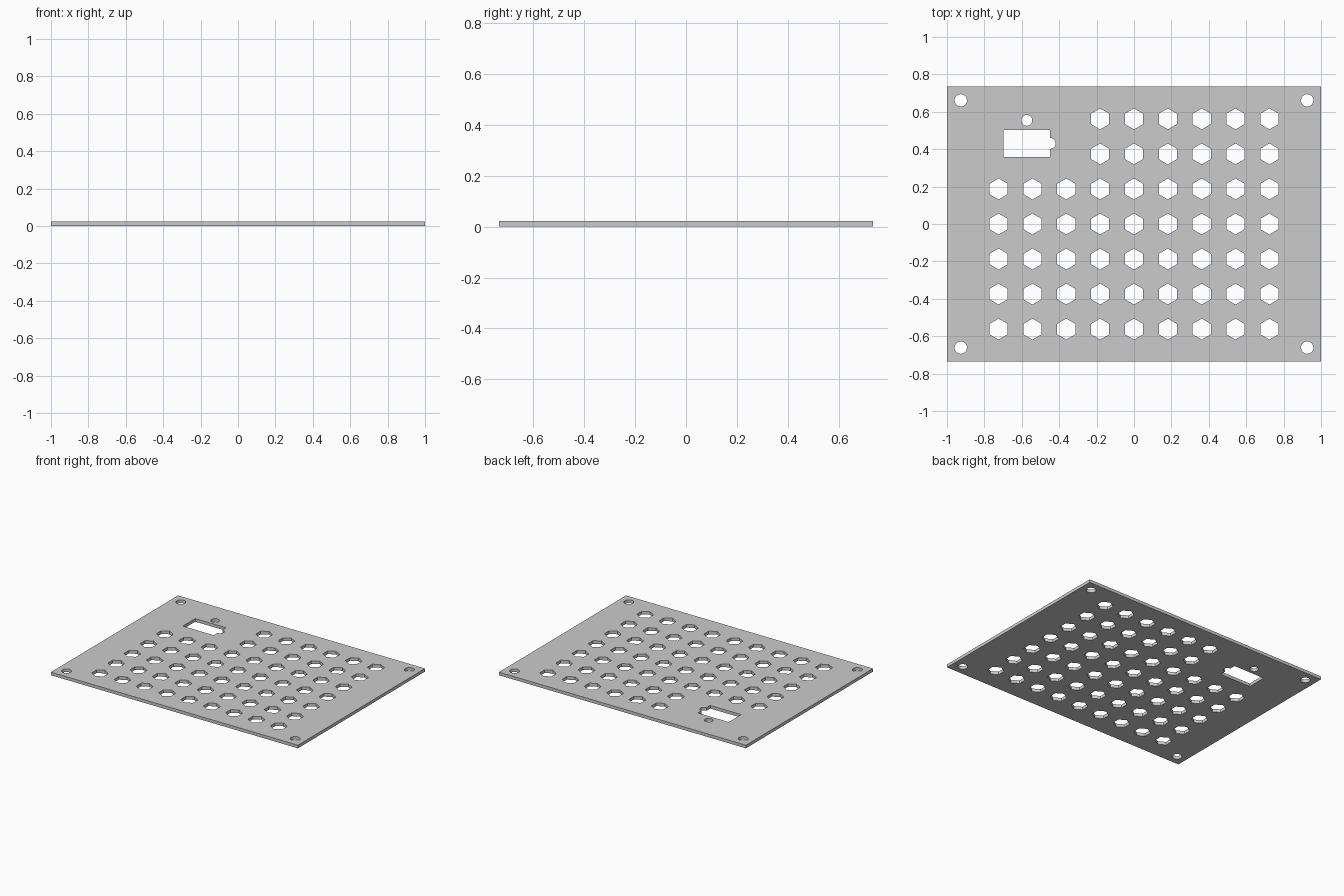
import bpy, bmesh
from math import cos, sin, pi, radians

if "Cube" in bpy.data.objects:
    bpy.data.objects.remove(bpy.data.objects["Cube"])

THICK = 0.023

curve = bpy.data.curves.new("vent_plate", 'CURVE')
curve.dimensions = '2D'
curve.fill_mode = 'BOTH'
curve.extrude = THICK / 2


def outline(points):
    s = curve.splines.new('POLY')
    s.points.add(len(points) - 1)
    for p, (x, y) in zip(s.points, points):
        p.co = (x, y, 0, 1)
    s.use_cyclic_u = True


def ngon(cx, cy, r, n, start=0.0):
    return [(cx + r * cos(start + 2 * pi * i / n),
             cy + r * sin(start + 2 * pi * i / n)) for i in range(n)]


# Plate edge
outline([(-1, -0.735), (1, -0.735), (1, 0.735), (-1, 0.735)])

# Corner screw holes
for sx in (-1, 1):
    for sy in (-1, 1):
        outline(ngon(sx * 0.926, sy * 0.661, 0.033, 32))

# Hexagonal vents, leaving the upper left free for the socket
for col in range(-4, 5):
    for row in range(-3, 4):
        if col < -1 and row > 1:
            continue
        outline(ngon(col * 0.181, row * 0.1873, 0.056, 6, pi / 2))

# Socket window with a half-round notch on its right side
x0, x1, y0, y1, r = -0.698, -0.448, 0.359, 0.503, 0.029
yc = (y0 + y1) / 2
notch = [(x1 + r * cos(a), yc + r * sin(a))
         for a in (-pi / 2 + pi * i / 16 for i in range(17))]
outline([(x0, y0), (x1, y0)] + notch + [(x1, y1), (x0, y1)])

# Small hole above the socket window
outline(ngon(-0.573, 0.554, 0.029, 32))

# Turn the outline into a clean mesh standing on z = 0
plate = bpy.data.objects.new("vent_plate", curve)
bpy.context.collection.objects.link(plate)
bpy.context.view_layer.objects.active = plate
plate.select_set(True)
bpy.ops.object.convert(target='MESH')
plate = bpy.context.object

bm = bmesh.new()
bm.from_mesh(plate.data)
bmesh.ops.remove_doubles(bm, verts=bm.verts, dist=1e-5)
bmesh.ops.translate(bm, verts=bm.verts, vec=(0, 0, THICK / 2))
bmesh.ops.recalc_face_normals(bm, faces=bm.faces)
bm.to_mesh(plate.data)
bm.free()
bpy.ops.object.shade_smooth_by_angle(angle=radians(30))
